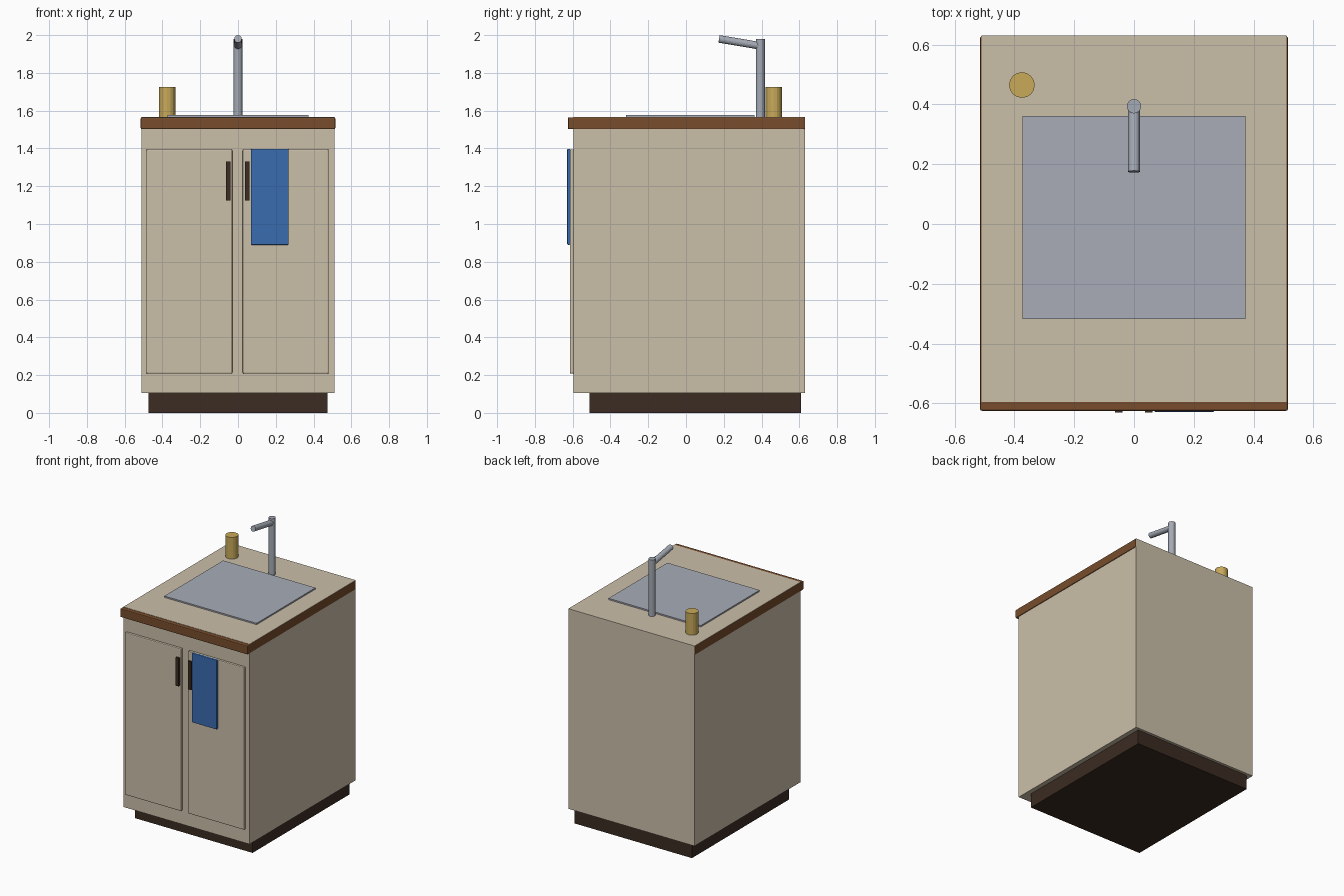
import bpy
from mathutils import Vector

if "Cube" in bpy.data.objects:
    bpy.data.objects.remove(bpy.data.objects["Cube"])


def material(name, r, g, b):
    m = bpy.data.materials.new(name)
    m.diffuse_color = (r, g, b, 1)
    m.use_nodes = True
    m.node_tree.nodes["Principled BSDF"].inputs["Base Color"].default_value = m.diffuse_color
    return m


cream = material("cream paint", 0.597, 0.520, 0.395)
wood = material("brown wood", 0.185, 0.073, 0.025)
dark = material("dark brown", 0.045, 0.025, 0.016)
steel = material("basin steel", 0.392, 0.413, 0.475)
chrome = material("tap metal", 0.370, 0.400, 0.460)
gold = material("gold", 0.578, 0.402, 0.102)
blue = material("blue cloth", 0.042, 0.150, 0.434)


def box(name, mat, x, y, z, bevel=0.0):
    """Box given by its (min, max) range on each axis."""
    lo, hi = Vector((x[0], y[0], z[0])), Vector((x[1], y[1], z[1]))
    bpy.ops.mesh.primitive_cube_add(size=1)
    ob = bpy.context.object
    ob.name = name
    for v in ob.data.vertices:
        v.co = v.co * (hi - lo)
    ob.location = (lo + hi) / 2
    ob.data.materials.append(mat)
    if bevel:
        mod = ob.modifiers.new("edge", 'BEVEL')
        mod.width = bevel
        mod.segments = 2
    return ob


def rod(name, mat, start, end, radius, sides=16):
    """Cylinder between two points."""
    a, b = Vector(start), Vector(end)
    bpy.ops.mesh.primitive_cylinder_add(vertices=sides, radius=radius,
                                        depth=(b - a).length, location=(a + b) / 2)
    ob = bpy.context.object
    ob.name = name
    ob.rotation_euler = (b - a).to_track_quat('Z', 'Y').to_euler()
    ob.data.materials.append(mat)
    return ob


# Cabinet: recessed plinth, body, and wooden worktop edge around the body
box("plinth", dark, (-0.475, 0.475), (-0.51, 0.61), (0, 0.107))
box("cabinet_body", cream, (-0.51, 0.51), (-0.595, 0.63), (0.105, 1.567))
box("worktop_edge", wood, (-0.515, 0.515), (-0.625, 0.628), (1.502, 1.565), 0.006)

# Doors and their pulls
for side, x0, x1, h0, h1 in (("left", -0.485, -0.03, -0.064, -0.039),
                             ("right", 0.025, 0.48, 0.037, 0.062)):
    box(side + "_door", cream, (x0, x1), (-0.615, -0.594), (0.208, 1.395), 0.006)
    box(side + "_handle", dark, (h0, h1), (-0.631, -0.612), (1.125, 1.33))

# Towel hanging on the right door
box("towel", blue, (0.068, 0.268), (-0.629, -0.613), (0.89, 1.397), 0.004)

# Basin plate, tap and soap pot
box("basin", steel, (-0.373, 0.373), (-0.318, 0.362), (1.56, 1.577))
rod("tap_post", chrome, (0, 0.394, 1.565), (0, 0.394, 1.98), 0.024)
rod("tap_spout", chrome, (0, 0.394, 1.943), (0, 0.175, 1.98), 0.02)
rod("soap_pot", gold, (-0.375, 0.465, 1.565), (-0.375, 0.465, 1.725), 0.043)
